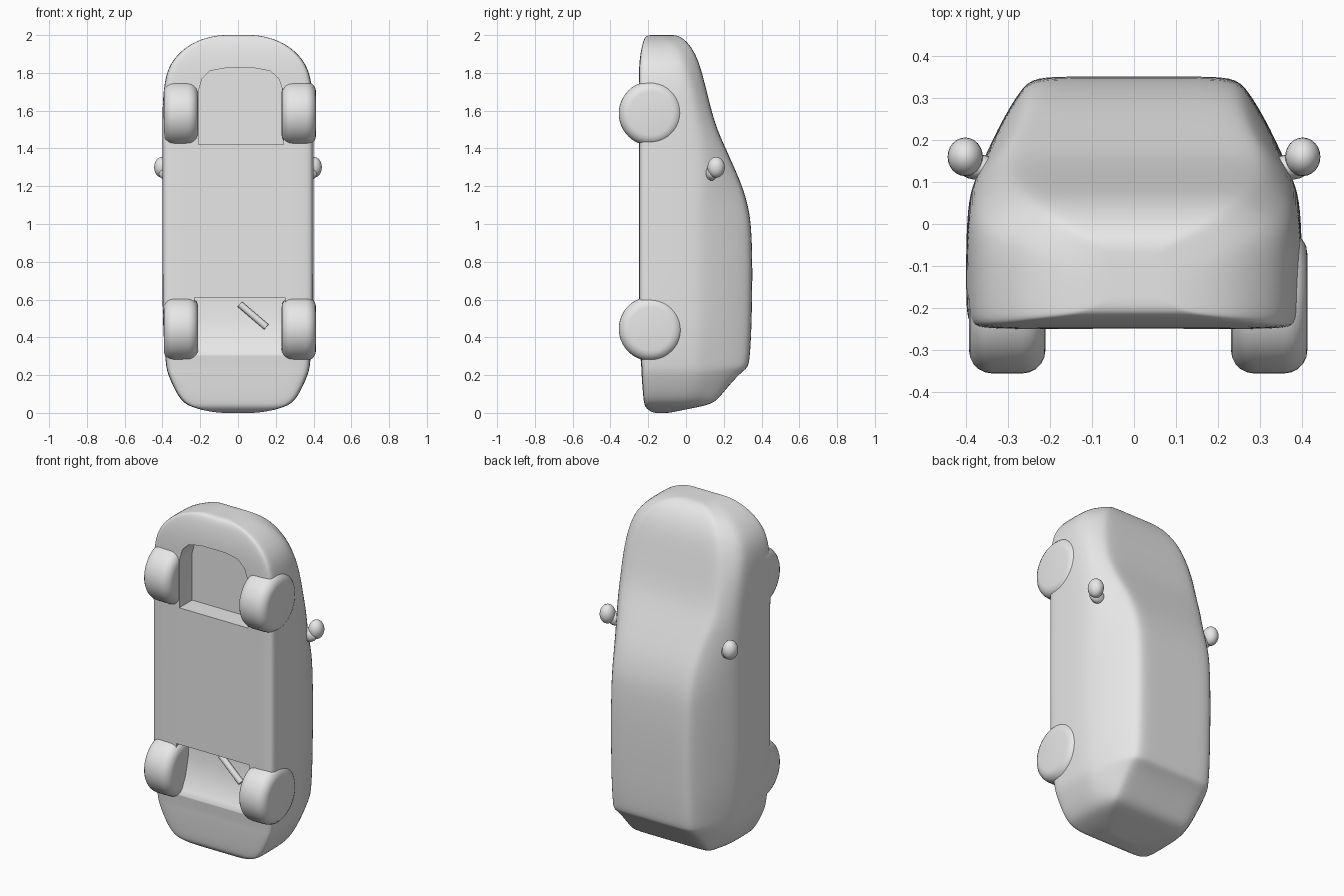
import bpy, bmesh, math
from mathutils import Vector

if "Cube" in bpy.data.objects:
    bpy.data.objects.remove(bpy.data.objects["Cube"], do_unlink=True)

grey = bpy.data.materials.new("plain grey")
grey.use_nodes = True
grey.diffuse_color = (0.8, 0.8, 0.8, 1)
grey.node_tree.nodes["Principled BSDF"].inputs["Base Color"].default_value = (0.8, 0.8, 0.8, 1)


def finish(name, bm):
    bmesh.ops.recalc_face_normals(bm, faces=bm.faces)
    mesh = bpy.data.meshes.new(name)
    bm.to_mesh(mesh)
    bm.free()
    ob = bpy.data.objects.new(name, mesh)
    bpy.context.collection.objects.link(ob)
    mesh.materials.append(grey)
    return ob


def activate(ob):
    bpy.ops.object.select_all(action='DESELECT')
    ob.select_set(True)
    bpy.context.view_layer.objects.active = ob


def apply(ob, kind, **settings):
    activate(ob)
    mod = ob.modifiers.new(kind.lower(), kind)
    for key, value in settings.items():
        setattr(mod, key, value)
    bpy.ops.object.modifier_apply(modifier=mod.name)


def smooth(ob, angle=40):
    activate(ob)
    bpy.ops.object.shade_smooth_by_angle(angle=math.radians(angle))


def prism(name, points, offset):
    """Extrude a closed outline of 3D points along an offset."""
    bm = bmesh.new()
    face = bm.faces.new([bm.verts.new(p) for p in points])
    out = bmesh.ops.extrude_face_region(bm, geom=[face])
    moved = [v for v in out["geom"] if isinstance(v, bmesh.types.BMVert)]
    bmesh.ops.translate(bm, verts=moved, vec=offset)
    return finish(name, bm)


# Body sections from tail to nose: z, half width, floor y, roof y, roof half width, belt y
stations = [
    (0.00, 0.10, -0.17, -0.09, 0.08, -0.11),
    (0.012, 0.18, -0.195, -0.03, 0.15, -0.07),
    (0.03, 0.24, -0.215, 0.06, 0.21, 0.00),
    (0.05, 0.285, -0.222, 0.15, 0.25, 0.06),
    (0.10, 0.325, -0.228, 0.19, 0.26, 0.08),
    (0.20, 0.37, -0.235, 0.275, 0.27, 0.10),
    (0.235, 0.378, -0.236, 0.322, 0.27, 0.10),
    (0.26, 0.382, -0.238, 0.335, 0.27, 0.10),
    (0.40, 0.395, -0.25, 0.345, 0.27, 0.11),
    (0.60, 0.40, -0.25, 0.35, 0.27, 0.11),
    (0.80, 0.40, -0.25, 0.352, 0.27, 0.11),
    (1.00, 0.40, -0.25, 0.345, 0.27, 0.11),
    (1.10, 0.40, -0.25, 0.328, 0.27, 0.11),
    (1.20, 0.40, -0.25, 0.298, 0.27, 0.115),
    (1.30, 0.40, -0.25, 0.255, 0.28, 0.11),
    (1.40, 0.40, -0.25, 0.21, 0.30, 0.10),
    (1.50, 0.40, -0.25, 0.165, 0.31, 0.08),
    (1.60, 0.40, -0.25, 0.135, 0.31, 0.06),
    (1.70, 0.395, -0.25, 0.11, 0.30, 0.04),
    (1.80, 0.38, -0.25, 0.085, 0.28, 0.01),
    (1.88, 0.34, -0.245, 0.06, 0.25, -0.01),
    (1.95, 0.26, -0.232, 0.02, 0.20, -0.04),
    (1.985, 0.175, -0.22, -0.02, 0.14, -0.08),
    (2.00, 0.10, -0.205, -0.05, 0.08, -0.10),
]


def section(z, w, b, t, tw, s):
    h = s - b
    half = [(0.5 * w, b), (0.92 * w, b), (0.99 * w, b + 0.04 * h), (w, b + 0.2 * h),
            (w, b + 0.6 * h), (0.985 * w, s - 0.15 * h), (0.945 * w, s),
            (0.5 * (0.945 * w + tw), 0.5 * (s + t)), (tw, t - 0.12 * (t - s)),
            (0.88 * tw, t), (0.5 * tw, t)]
    ring = [(0, b)] + half + [(0, t)] + [(-x, y) for x, y in reversed(half)]
    return [Vector((x, y, z)) for x, y in ring]


# Lofted body shell
rings = [section(*row) for row in stations]
for end in (0, -1):
    centre = sum(rings[end], Vector()) / len(rings[end])
    inner = [centre.lerp(p, 0.5) for p in rings[end]]
    rings.insert(0, inner) if end == 0 else rings.append(inner)
bm = bmesh.new()
loops = [[bm.verts.new(p) for p in ring] for ring in rings]
n = len(loops[0])
for low, high in zip(loops, loops[1:]):
    for i in range(n):
        j = (i + 1) % n
        bm.faces.new((low[i], low[j], high[j], high[i]))
bm.faces.new(loops[0][::-1])
bm.faces.new(loops[-1])
body = finish("body", bm)
apply(body, 'SUBSURF', levels=2)

# Hollows in the underside: engine bay with rounded front, and sloped rear bay
bay = [(-0.21, 1.42), (0.24, 1.42), (0.24, 1.70), (0.215, 1.77), (0.17, 1.81), (0.09, 1.825),
       (-0.07, 1.825), (-0.15, 1.81), (-0.19, 1.77), (-0.21, 1.70)]
front_cutter = prism("front_bay_cutter", [(x, -0.5, z) for x, z in bay], (0, 0.37, 0))
slope = [(-0.5, 0.61), (-0.16, 0.61), (-0.165, 0.50), (-0.19, 0.40), (-0.225, 0.33),
         (-0.26, 0.28), (-0.5, 0.28)]
rear_cutter = prism("rear_bay_cutter", [(-0.23, y, z) for y, z in slope], (0.48, 0, 0))
for cutter in (front_cutter, rear_cutter):
    cutter.hide_render = True
    apply(body, 'BOOLEAN', operation='DIFFERENCE', object=cutter, solver='EXACT')
    bpy.data.objects.remove(cutter, do_unlink=True)
smooth(body)

# Wheels with rounded shoulders
for end, z in (("front", 1.585), ("rear", 0.445)):
    for side, x in (("right", -0.302), ("left", 0.322)):
        bpy.ops.mesh.primitive_cylinder_add(vertices=48, radius=0.17, depth=0.182,
                                            location=(x, -0.186, z),
                                            rotation=(0, math.pi / 2, 0))
        wheel = bpy.context.object
        wheel.name = f"{end}_{side}_wheel"
        wheel.data.materials.append(grey)
        apply(wheel, 'BEVEL', width=0.055, segments=5, limit_method='ANGLE',
              angle_limit=math.radians(40))
        smooth(wheel)

# Door mirrors: rounded housing on a short stalk
for side, sx in (("right", -1), ("left", 1)):
    for part, loc, size in (("mirror", (0.402, 0.16, 1.30), (0.042, 0.046, 0.055)),
                            ("mirror_stalk", (0.37, 0.135, 1.27), (0.05, 0.03, 0.04))):
        bpy.ops.mesh.primitive_uv_sphere_add(segments=24, ring_count=12,
                                             location=(sx * loc[0], loc[1], loc[2]))
        ob = bpy.context.object
        ob.name = f"{side}_{part}"
        ob.scale = size
        ob.data.materials.append(grey)
        bpy.ops.object.shade_smooth()

# Diagonal strut across the rear bay
a, b = Vector((0.01, -0.175, 0.575)), Vector((0.15, -0.185, 0.455))
bpy.ops.mesh.primitive_cylinder_add(vertices=12, radius=0.018, depth=(b - a).length,
                                    location=(a + b) / 2)
strut = bpy.context.object
strut.name = "rear_strut"
strut.rotation_euler = (b - a).to_track_quat('Z', 'Y').to_euler()
strut.data.materials.append(grey)
smooth(strut)
